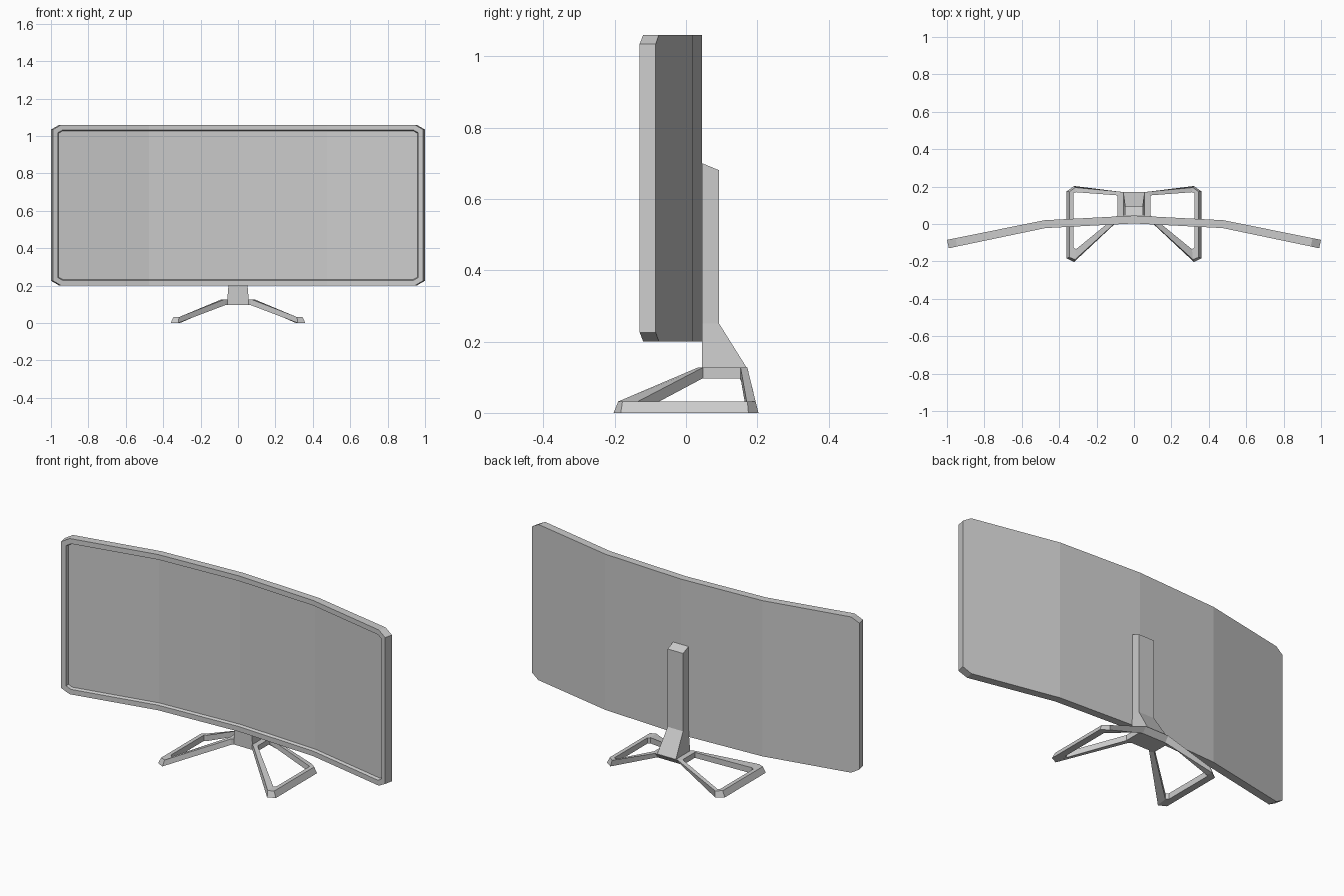
import bpy, bmesh

if "Cube" in bpy.data.objects:
    bpy.data.objects.remove(bpy.data.objects["Cube"])


def finish(name, bm, mirror=False):
    bmesh.ops.recalc_face_normals(bm, faces=bm.faces)
    mesh = bpy.data.meshes.new(name)
    bm.to_mesh(mesh)
    bm.free()
    obj = bpy.data.objects.new(name, mesh)
    bpy.context.collection.objects.link(obj)
    if mirror:
        obj.modifiers.new("Mirror", 'MIRROR')
    return obj


# Curved panel: columns of (back x, back y, front x, front y, bottom z, top z)
half = [(0.48, 0.02, 0.475, -0.022, 0.20, 1.06),
        (0.955, -0.076, 0.945, -0.120, 0.20, 1.06),
        (1.0, -0.085, 0.99, -0.13, 0.226, 1.034)]
columns = [(-c[0], c[1], -c[2], *c[3:]) for c in reversed(half)]
columns += [(0, 0.045, 0, 0.003, 0.20, 1.06)] + half

bm = bmesh.new()
rows = []
for bx, by, fx, fy, z0, z1 in columns:
    pts = [(bx, by, z0), (bx, by, z1), (fx, fy, z1), (fx, fy, z0)]
    rows.append([bm.verts.new(p) for p in pts])
front = []
for a, b in zip(rows, rows[1:]):
    for i in range(4):
        j = (i + 1) % 4
        f = bm.faces.new((a[i], a[j], b[j], b[i]))
        if i == 2:
            front.append(f)
bm.faces.new(rows[0])
bm.faces.new(rows[-1])
bmesh.ops.recalc_face_normals(bm, faces=bm.faces)
# Bezel rim, then the recessed screen
bmesh.ops.inset_region(bm, faces=front, thickness=0.028, use_even_offset=True)
bmesh.ops.inset_region(bm, faces=front, thickness=0.006, depth=-0.015,
                       use_even_offset=True)
finish("curved_screen", bm)

# Neck: (half width, front y, front z, back y, back z) sections
bm = bmesh.new()
prev = None
for w, y0, z0, y1, z1 in [(0.057, 0.045, 0.127, 0.17, 0.127),
                          (0.047, 0.045, 0.25, 0.093, 0.25),
                          (0.047, 0.045, 0.70, 0.093, 0.68)]:
    ring = [bm.verts.new(p) for p in
            [(-w, y0, z0), (w, y0, z0), (w, y1, z1), (-w, y1, z1)]]
    if prev:
        for i in range(4):
            j = (i + 1) % 4
            bm.faces.new((prev[i], prev[j], ring[j], ring[i]))
    else:
        bm.faces.new(ring)
    prev = ring
bm.faces.new(prev)
finish("neck", bm)

# Base: half hub plus one open leg loop, mirrored
outer_top = [(0.07, 0.172), (0.315, 0.195), (0.345, 0.172),
             (0.345, -0.178), (0.315, -0.19), (0.07, 0.033)]
outer_low = [(0.07, 0.15), (0.32, 0.203), (0.36, 0.175),
             (0.36, -0.183), (0.32, -0.203), (0.065, 0.036)]
inner = [(0.087, 0.153), (0.31, 0.17), (0.323, 0.165),
         (0.323, -0.125), (0.31, -0.135), (0.087, 0.047)]
hub_top = [(0.055, 0.045), (0, 0.045), (0, 0.172)]
hub_low = [(0.055, 0.045), (0, 0.045), (0, 0.15)]

bm = bmesh.new()


def layer(points, hub_z, foot_z):
    return [bm.verts.new((x, y, hub_z if x < 0.2 else foot_z)) for x, y in points]


ot, it, ht = [layer(p, 0.127, 0.032) for p in (outer_top, inner, hub_top)]
ol, il, hl = [layer(p, 0.097, 0.0) for p in (outer_low, inner, hub_low)]
for i in range(6):
    j = (i + 1) % 6
    bm.faces.new((ot[i], ot[j], it[j], it[i]))
    bm.faces.new((ol[i], ol[j], il[j], il[i]))
    bm.faces.new((it[i], it[j], il[j], il[i]))
    if i < 5:
        bm.faces.new((ot[i], ot[j], ol[j], ol[i]))
top_path, low_path = [ot[5]] + ht + [ot[0]], [ol[5]] + hl + [ol[0]]
bm.faces.new(top_path)
bm.faces.new(low_path)
for i in (0, 1, 3):
    bm.faces.new((top_path[i], top_path[i + 1], low_path[i + 1], low_path[i]))
finish("stand_base", bm, mirror=True)
